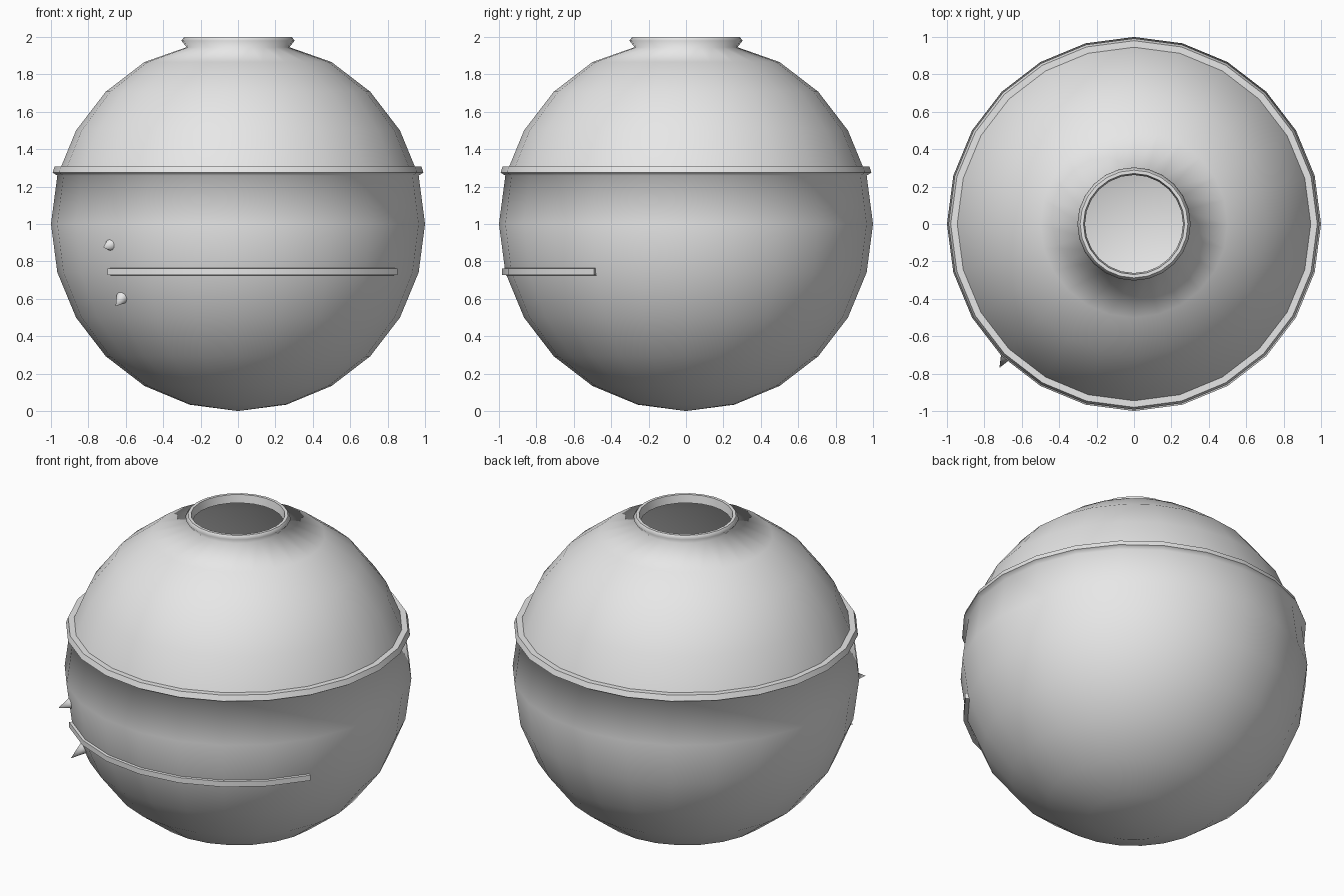
import bpy, bmesh
from math import sin, cos, pi, radians
from mathutils import Vector

cube = bpy.data.objects.get("Cube")
if cube:
    bpy.data.objects.remove(cube, do_unlink=True)

SEGMENTS = 24
STEP = 2 * pi / SEGMENTS

grey = bpy.data.materials.new("pale_grey")
grey.use_nodes = True
grey.diffuse_color = (0.8, 0.8, 0.8, 1)
grey.node_tree.nodes["Principled BSDF"].inputs["Base Color"].default_value = (0.8, 0.8, 0.8, 1)


def make_object(name, bm):
    mesh = bpy.data.meshes.new(name)
    bm.to_mesh(mesh)
    bm.free()
    mesh.materials.append(grey)
    obj = bpy.data.objects.new(name, mesh)
    bpy.context.collection.objects.link(obj)
    return obj


def ring_point(r, z, step):
    return (r * cos(step * STEP), r * sin(step * STEP), z)


def lathe(name, profile, sharp):
    """Turn a bottom-to-top profile around z; rings listed in sharp keep a crease."""
    bm = bmesh.new()
    rings = [[bm.verts.new(ring_point(r, z, i)) for i in range(SEGMENTS)] for r, z in profile]
    pole = bm.verts.new((0, 0, 0))
    for i in range(SEGMENTS):
        j = (i + 1) % SEGMENTS
        bm.faces.new((pole, rings[0][j], rings[0][i]))
        for low, high in zip(rings, rings[1:]):
            bm.faces.new((low[i], low[j], high[j], high[i]))
    for f in bm.faces:
        f.smooth = True
    for k in sharp:
        for i in range(SEGMENTS):
            bm.edges.get((rings[k][i], rings[k][i - 1])).smooth = False
    return make_object(name, bm)


# Hollow round body: sphere rings, a lip around the shoulder, and a flared neck
def sphere_ring(k):
    return (sin(k * STEP), 1 - cos(k * STEP))


lower = [sphere_ring(k) for k in range(1, 8)]
lip = [(0.992, 1.275), (0.98, 1.308), (0.945, 1.308)]
upper = [sphere_ring(k) for k in range(8, 11)]
neck = [(0.275, 1.945), (0.303, 1.98), (0.288, 2.0), (0.27, 2.0), (0.262, 1.95)]
first_lip = len(lower)
first_neck = first_lip + len(lip) + len(upper)
lathe("round_body", lower + lip + upper + neck,
      [first_lip, first_lip + 1, first_lip + 2, first_neck + 2, first_neck + 3])

# Raised mouth strip following the front of the body
bm = bmesh.new()
section = [(0.94, 0.724), (0.985, 0.728), (0.985, 0.762), (0.94, 0.766)]
loops = [[bm.verts.new(ring_point(r, z, s)) for r, z in section] for s in range(-9, -1)]
for a, b in zip(loops, loops[1:]):
    for i in range(4):
        j = (i + 1) % 4
        bm.faces.new((a[i], b[i], b[j], a[j]))
bm.faces.new(loops[0])
bm.faces.new(loops[-1][::-1])
bmesh.ops.recalc_face_normals(bm, faces=bm.faces)
for f in bm.faces:
    f.smooth = True
for e in bm.edges:
    e.smooth = e.calc_face_angle(0) < radians(40)
make_object("mouth_strip", bm)


# Two small spikes at the right end of the mouth
def spike(name, base, tip):
    base, tip = Vector(base), Vector(tip)
    axis = tip - base
    bm = bmesh.new()
    bmesh.ops.create_cone(bm, cap_ends=True, segments=12, radius1=0.037,
                          radius2=0, depth=axis.length)
    bmesh.ops.rotate(bm, verts=bm.verts, matrix=axis.to_track_quat("Z", "Y").to_matrix())
    bmesh.ops.translate(bm, verts=bm.verts, vec=(base + tip) / 2)
    for f in bm.faces:
        f.smooth = len(f.verts) == 3
    make_object(name, bm)


spike("upper_spike", (-0.675, -0.69, 0.89), (-0.72, -0.77, 0.875))
spike("lower_spike", (-0.615, -0.65, 0.61), (-0.655, -0.74, 0.56))
